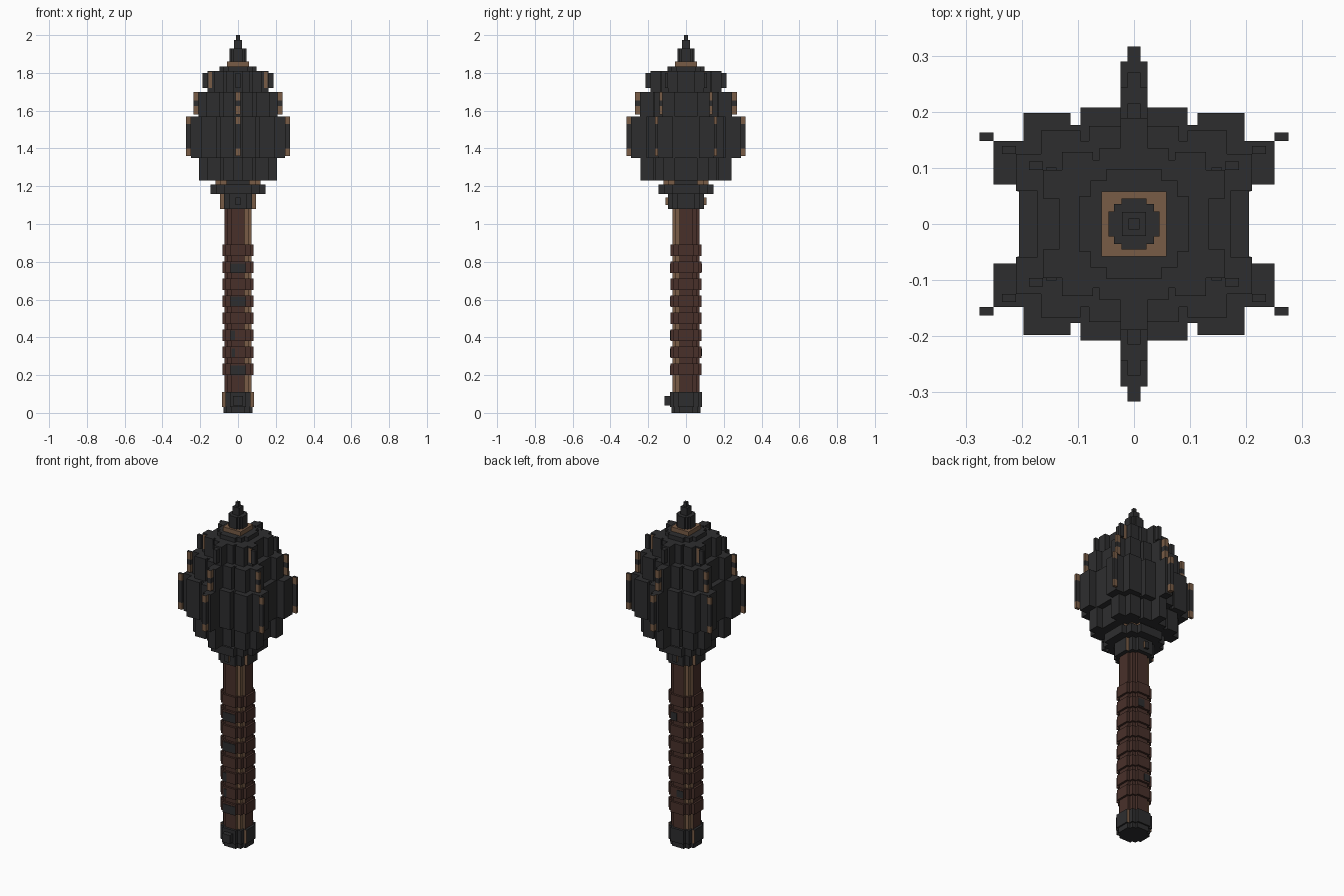
import bpy, bmesh

if "Cube" in bpy.data.objects:
    bpy.data.objects.remove(bpy.data.objects["Cube"])


def material(name, r, g, b):
    m = bpy.data.materials.new(name)
    m.diffuse_color = (r, g, b, 1)
    m.use_nodes = True
    m.node_tree.nodes["Principled BSDF"].inputs["Base Color"].default_value = m.diffuse_color
    return m


IRON = material("dark iron", 0.027, 0.027, 0.028)
BRONZE = material("worn bronze", 0.19, 0.107, 0.061)
LEATHER = material("brown leather", 0.066, 0.030, 0.023)


def prism(name, quarter, z0, z1, mats, rule=None):
    """Extrude an outline given by its +x +y quarter, mirrored to all four."""
    q = list(quarter)
    outline = (q + [(-x, y) for x, y in reversed(q)]
               + [(-x, -y) for x, y in q] + [(x, -y) for x, y in reversed(q)])
    bm = bmesh.new()
    face = bm.faces.new([bm.verts.new((x, y, z0)) for x, y in outline])
    ext = bmesh.ops.extrude_face_region(bm, geom=[face])
    top = [v for v in ext["geom"] if isinstance(v, bmesh.types.BMVert)]
    bmesh.ops.translate(bm, verts=top, vec=(0, 0, z1 - z0))
    bmesh.ops.recalc_face_normals(bm, faces=bm.faces)
    return finish(name, bm, mats, rule)


def finish(name, bm, mats, rule=None):
    bm.normal_update()
    if rule:
        for f in bm.faces:
            f.material_index = int(rule(f.calc_center_median(), f.normal))
    me = bpy.data.meshes.new(name)
    bm.to_mesh(me)
    bm.free()
    for m in mats:
        me.materials.append(m)
    ob = bpy.data.objects.new(name, me)
    bpy.context.collection.objects.link(ob)
    return ob


def box(name, x0, x1, y0, y1, z0, z1, mats, rule=None):
    bm = bmesh.new()
    bmesh.ops.create_cube(bm, size=1)
    for v in bm.verts:
        v.co = (x1 if v.co.x > 0 else x0, y1 if v.co.y > 0 else y0,
                z1 if v.co.z > 0 else z0)
    return finish(name, bm, mats, rule)


def stepped(r):
    """Quarter of a stepped round outline."""
    a, b = 0.5 * r, 0.79 * r
    return [(r, a), (b, a), (b, b), (a, b), (a, r)]


def flanged(s):
    """Quarter outline of the head: core, corner flanges and end flange."""
    core = [(.205, .07), (.25, .07), (.25, .148), (.197, .148), (.197, .198),
            (.113, .198), (.113, .176), (.095, .176), (.095, .208)]
    return [(x * s, y * s) for x, y in core] + [(.024, .208 * s), (.024, .29 * s)]


def corner(c, n):
    return abs(n.z) < .5 and min(abs(c.x), abs(c.y)) > .03


def one_diagonal(c, n):
    return corner(c, n) and c.x * c.y < 0


# Pommel with bronze corners and a front stud
prism("pommel_base", stepped(.076), 0, .03, [IRON])
prism("pommel", stepped(.085), .03, .11, [IRON, BRONZE],
      lambda c, n: corner(c, n) and abs(c.x) > .07)
box("pommel_stud", -.026, .026, -.113, -.085, .04, .09, [IRON])

# Handle and its wrapped bands
prism("handle", stepped(.071), .11, 1.08, [LEATHER, BRONZE], one_diagonal)
for i in range(8):
    z = .20 + .09 * i
    prism(f"grip_band_{i}", stepped(.083), z, z + .062, [LEATHER])

# Iron patches on the wrapping
for x0, x1, z0, z1, side in [(-.04, .04, .20, .25, -1), (-.04, .04, .565, .615, -1),
                             (-.04, .04, .74, .79, -1), (-.04, -.015, .385, .435, -1),
                             (-.035, -.015, .295, .34, -1), (-.04, 0, .30, .34, 1),
                             (0, .04, .745, .79, 1)]:
    y = sorted((side * .081, side * .086))
    box("grip_patch", x0, x1, y[0], y[1], z0, z1, [IRON])

# Collar below the head
prism("collar", stepped(.095), 1.08, 1.16, [IRON, BRONZE],
      lambda c, n: corner(c, n) and abs(c.x) > .08)
for s in (-1, 1):
    y = sorted((s * .09, s * .108))
    box("collar_stud", -.013, .013, y[0], y[1], 1.10, 1.14, [IRON, BRONZE],
        lambda c, n: abs(n.x) > .5)
prism("collar_flange", stepped(.145), 1.16, 1.21, [IRON])
prism("neck", stepped(.12), 1.21, 1.23, [IRON, BRONZE], corner)

# Head tiers: scale, bottom, top, bronze stretches of the tips
tiers = [(.83, 1.23, 1.35, None),
         (1.0, 1.35, 1.57, [(1.36, 1.40, 1), (1.40, 1.53, 0), (1.53, 1.57, 1)]),
         (.84, 1.57, 1.70, [(1.58, 1.625, 1), (1.625, 1.655, 0), (1.655, 1.70, 1)]),
         (.65, 1.70, 1.81, [(1.72, 1.80, 0)])]
for i, (s, z0, z1, segments) in enumerate(tiers):
    prism(f"head_tier_{i}", flanged(s), z0, z1, [IRON])
    for a, b, bronze in segments or []:
        def rule(c, n, bronze=bronze):
            return bronze and n.z < .5
        for sy in (-1, 1):
            y = sorted((sy * .29 * s, sy * (.29 * s + .026)))
            box("end_flange_tip", -.012, .012, y[0], y[1], a, b, [IRON, BRONZE], rule)
            for sx in (-1, 1):
                x = sorted((sx * .25 * s, sx * (.25 * s + .025)))
                y = sorted((sy * .148 * s, sy * (.148 * s + .015)))
                box("corner_flange_tip", x[0], x[1], y[0], y[1], a, b,
                    [IRON, BRONZE], rule)

# Bronze strips on the upper corner flanges
for sx in (-1, 1):
    for sy in (-1, 1):
        x = sorted((sx * .138, sx * .157))
        y = sorted((sy * .095, sy * .101))
        box("flange_strip", x[0], x[1], y[0], y[1], 1.72, 1.805, [IRON, BRONZE],
            lambda c, n: n.z < .5)

# Crown and spike
prism("crown", stepped(.098), 1.81, 1.835, [IRON])
prism("crown_plate", [(.058, .058)], 1.835, 1.86, [BRONZE])
prism("spike_base", stepped(.045), 1.86, 1.93, [IRON])
prism("spike", [(.021, .021)], 1.93, 1.975, [IRON])
prism("spike_point", [(.01, .01)], 1.975, 2.0, [IRON])
